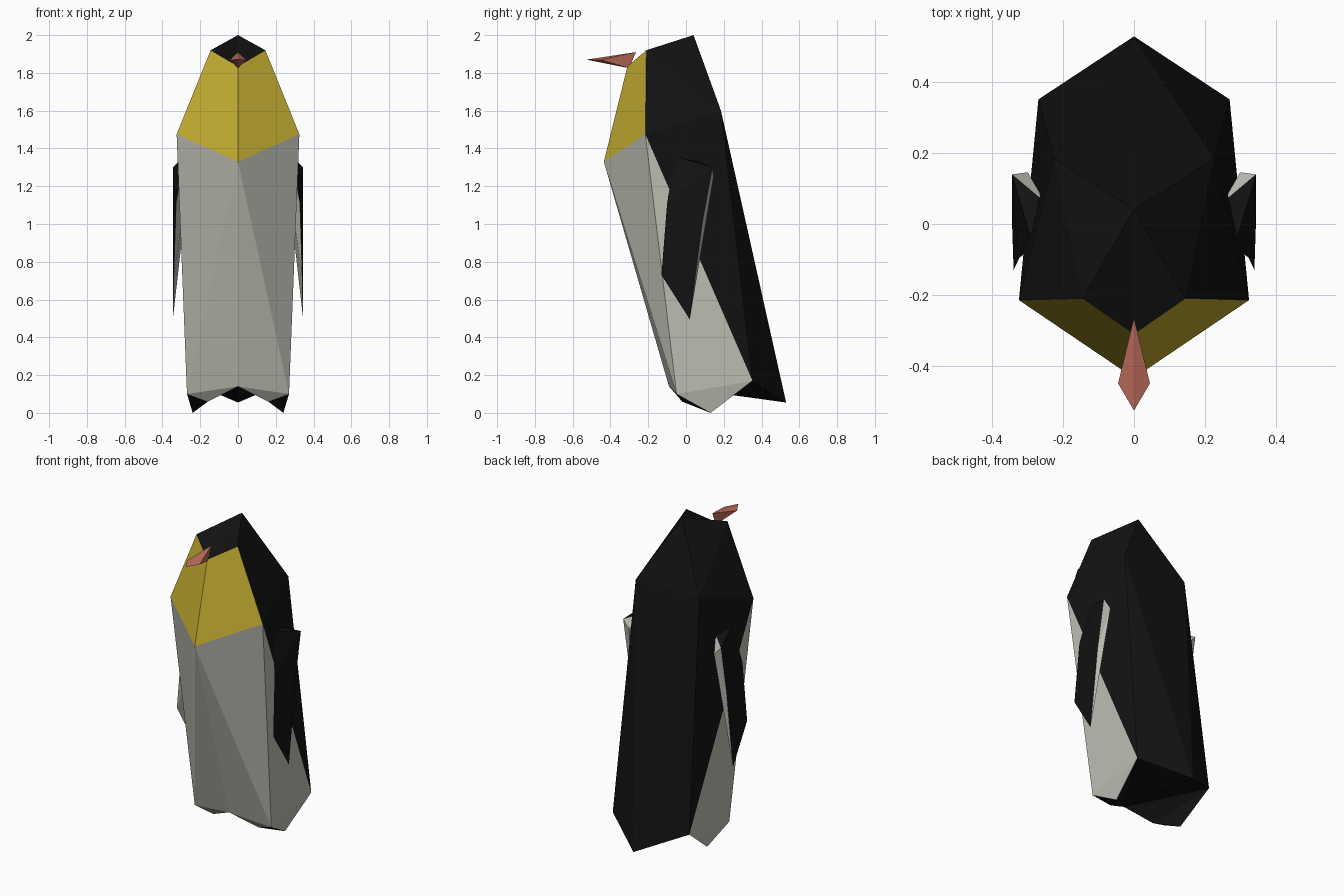
import bpy, bmesh

if "Cube" in bpy.data.objects:
    bpy.data.objects.remove(bpy.data.objects["Cube"])


def material(name, rgb):
    m = bpy.data.materials.new(name)
    m.diffuse_color = (*rgb, 1)
    m.use_nodes = True
    m.node_tree.nodes["Principled BSDF"].inputs["Base Color"].default_value = m.diffuse_color
    return m


BLACK = material("black", (0.006, 0.006, 0.006))
WHITE = material("white", (0.52, 0.52, 0.46))
YELLOW = material("yellow", (0.55, 0.42, 0.03))
PINK = material("pink", (0.52, 0.15, 0.11))


def mirrored_part(name, points, groups):
    """Build the +x half from named points and mirror it across x = 0."""
    bm = bmesh.new()
    verts = {k: bm.verts.new(p) for k, p in points.items()}
    mesh = bpy.data.meshes.new(name)
    for i, (mat, faces) in enumerate(groups):
        mesh.materials.append(mat)
        for f in faces.split():
            bm.faces.new([verts[k] for k in f]).material_index = i
    bmesh.ops.mirror(bm, geom=bm.verts[:] + bm.edges[:] + bm.faces[:],
                     axis='X', merge_dist=0.0005)
    bmesh.ops.remove_doubles(bm, verts=bm.verts[:], dist=0.0005)
    bmesh.ops.recalc_face_normals(bm, faces=bm.faces[:])
    bm.to_mesh(mesh)
    bm.free()
    ob = bpy.data.objects.new(name, mesh)
    bpy.context.collection.objects.link(ob)
    return ob


# Body and head: one faceted shell with black back, white belly, yellow face
mirrored_part("body", {
    'U': (0, 0.04, 2.0),           # crown
    'A': (0.145, -0.21, 1.92),     # brow
    'D': (0, -0.31, 1.835),        # beak root
    'C': (0.325, -0.215, 1.475),   # chest side
    'N': (0, -0.435, 1.33),        # breast
    'B': (0.225, 0.185, 1.6),      # back of shoulder
    'b': (0, 0.185, 1.6),          # middle of back
    'H': (0.27, 0.352, 0.17),      # hip
    'T': (0, 0.53, 0.055),         # tail
    'F': (0.27, -0.05, 0.1),       # front of leg
    'M': (0, -0.09, 0.14),         # belly bottom
    'P': (0.16, -0.02, 0.06),      # inner foot
    'G': (0.24, 0.13, 0.0),        # heel
}, [
    (BLACK, "UAD UBA ACB UbB CHB BHT BTb FPG PHG MHP MTH"),
    (WHITE, "CNF NMF CFH FGH FMP"),
    (YELLOW, "ACND"),
])

# Flippers: black outside, white inside
mirrored_part("flippers", {
    'a': (0.345, 0.14, 1.30),
    'b': (0.285, -0.06, 1.357),
    'c': (0.328, -0.10, 1.11),
    'd': (0.34, -0.13, 0.73),
    't': (0.345, 0.02, 0.495),
    'e': (0.345, 0.085, 1.0),
    'i': (0.25, 0.06, 1.335),
    'k': (0.30, 0.146, 1.25),
}, [
    (BLACK, "abc ace cde dte abi"),
    (WHITE, "aik ake ekt ibc icd idt itk"),
])

# Beak
mirrored_part("beak", {
    't': (0, -0.527, 1.87),
    's': (0.045, -0.45, 1.869),
    'u': (0, -0.265, 1.91),
    'l': (0, -0.30, 1.825),
}, [(PINK, "tsu tls slu")])
